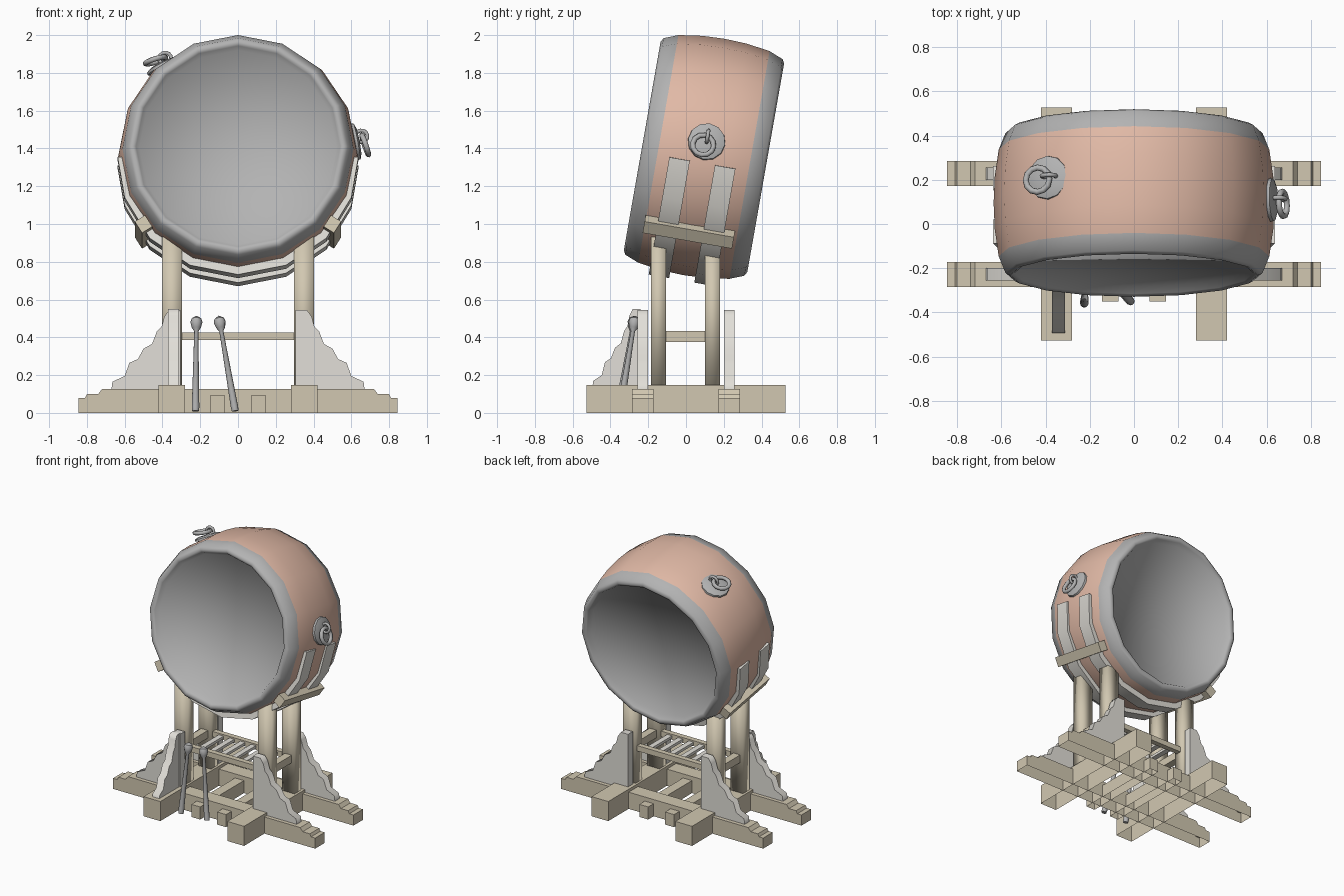
import bpy, bmesh, math
from math import sin, cos, pi, radians
from mathutils import Matrix, Vector

if "Cube" in bpy.data.objects:
    bpy.data.objects.remove(bpy.data.objects["Cube"])


def material(name, rgb):
    m = bpy.data.materials.new(name)
    m.diffuse_color = (*rgb, 1)
    m.use_nodes = True
    m.node_tree.nodes["Principled BSDF"].inputs["Base Color"].default_value = m.diffuse_color
    return m


SALMON = material("salmon_shell", (0.75, 0.485, 0.38))
GREY = material("grey_skin", (0.45, 0.45, 0.45))
WOOD = material("tan_wood", (0.64, 0.575, 0.44))
PALE = material("pale_wood", (0.76, 0.74, 0.69))


def finish(name, bm, mats, smooth=None, mat_rule=None, open_bottom=False):
    bmesh.ops.recalc_face_normals(bm, faces=bm.faces)
    bm.normal_update()
    if open_bottom:
        bmesh.ops.delete(bm, geom=[f for f in bm.faces if f.normal.z < -0.9], context='FACES')
    for f in bm.faces:
        f.smooth = smooth is not None
        if mat_rule:
            f.material_index = mat_rule(f.calc_center_median())
    me = bpy.data.meshes.new(name)
    bm.to_mesh(me)
    bm.free()
    for m in mats:
        me.materials.append(m)
    if smooth is not None:
        me.set_sharp_from_angle(angle=radians(smooth))
    ob = bpy.data.objects.new(name, me)
    bpy.context.collection.objects.link(ob)
    return ob


def lathe(name, profile, n, matrix, mats, smooth=40, closed=False, mat_rule=None):
    """Turn (height, radius) points about local z."""
    bm = bmesh.new()
    rings = []
    for h, r in profile:
        if r < 1e-6:
            rings.append([bm.verts.new((0, 0, h))] * n)
        else:
            rings.append([bm.verts.new((r * cos(2 * pi * i / n), r * sin(2 * pi * i / n), h))
                          for i in range(n)])
    pairs = list(zip(rings, rings[1:]))
    if closed:
        pairs.append((rings[-1], rings[0]))
    for a, b in pairs:
        for i in range(n):
            j = (i + 1) % n
            vs = list(dict.fromkeys((a[i], a[j], b[j], b[i])))
            bm.faces.new(vs)
    ob = finish(name, bm, mats, smooth, mat_rule)
    ob.matrix_world = matrix
    return ob


def torus(name, major, minor, matrix):
    prof = [(minor * sin(2 * pi * k / 8), major + minor * cos(2 * pi * k / 8)) for k in range(8)]
    return lathe(name, prof, 12, matrix, [GREY], 70, closed=True)


def prism(name, pts, axis, lo, hi, mat, open_bottom=False, smooth=None):
    """Extrude an outline (a, z) along x or y."""
    bm = bmesh.new()
    at = (lambda a, z, t: (t, a, z)) if axis == 'x' else (lambda a, z, t: (a, t, z))
    A = [bm.verts.new(at(a, z, lo)) for a, z in pts]
    B = [bm.verts.new(at(a, z, hi)) for a, z in pts]
    bm.faces.new(A)
    bm.faces.new(B)
    for i in range(len(pts)):
        j = (i + 1) % len(pts)
        bm.faces.new((A[i], A[j], B[j], B[i]))
    return finish(name, bm, [mat], smooth, open_bottom=open_bottom)


def box(name, x0, x1, y0, y1, z0, z1, mat, open_bottom=False, smooth=None):
    return prism(name, [(x0, z0), (x1, z0), (x1, z1), (x0, z1)], 'y', y0, y1, mat,
                 open_bottom, smooth)


def between(p, q):
    p, q = Vector(p), Vector(q)
    return Matrix.Translation(p) @ (q - p).to_track_quat('Z', 'Y').to_matrix().to_4x4()


# Tilted drum: local y runs along the drum axis; flat skins sit inside raised rims
DRUM = Matrix.Translation((0, 0.095, 1.355)) @ Matrix.Rotation(radians(-10), 4, 'X')
half = [(-0.284, 0), (-0.29, 0.522), (-0.322, 0.54), (-0.332, 0.56), (-0.32, 0.582),
        (-0.245, 0.612), (-0.12, 0.63)]
profile = half + [(0, 0.635)] + [(-h, r) for h, r in reversed(half)]
lathe("drum_body", profile, 16, DRUM @ Matrix.Rotation(radians(-90), 4, 'X'), [GREY, SALMON], 80,
      mat_rule=lambda c: int(abs(c.z) < 0.245 and c.xy.length > 0.56))

# Pale straps wrapped under the shell, thinner towards the tips
for label, mid in (("front", -0.125), ("back", 0.12)):
    bm = bmesh.new()
    loops = []
    for deg in [183] + [180 + 22.5 * k for k in range(1, 8)] + [357]:
        a = radians(deg)
        top = 0.636 + 0.028 * min(1, -1.3 * sin(a))
        loops.append([bm.verts.new((r * cos(a), mid + d, r * sin(a)))
                      for d, r in ((-0.055, 0.615), (0.055, 0.615), (0.055, top), (-0.055, top))])
    for p, q in zip(loops, loops[1:]):
        for i in range(4):
            j = (i + 1) % 4
            bm.faces.new((p[i], p[j], q[j], q[i]))
    bm.faces.new(loops[0])
    bm.faces.new(loops[-1])
    finish(label + "_strap", bm, [PALE], 40).matrix_world = DRUM

# Side clamps across the straps
for s, side in ((-1, "left"), (1, "right")):
    ob = box(side + "_clamp", -0.032, 0.032, -0.24, 0.24, -0.036, 0.036, WOOD)
    ob.matrix_world = (Matrix.Translation((s * 0.5, 0.015, 0.958))
                       @ Matrix.Rotation(radians(-10), 4, 'X')
                       @ Matrix.Rotation(radians(s * 32), 4, 'Y'))

# Ring handles on round mounts: position angle, facing angle, shift along the drum
for label, deg, face, shift, s in (("right", 7.5, 11, 0, 1), ("left", 128.5, 115, 0.03, -1)):
    a = radians(face)
    out = Vector((cos(a), 0, sin(a)))
    up = Vector((-sin(a), 0, cos(a))) * s
    ax = up.cross(out)
    M = Matrix((ax, up, out)).transposed().to_4x4()
    M.translation = Vector((cos(radians(deg)), 0, sin(radians(deg)))) * 0.622 + Vector((0, shift, 0))
    M = DRUM @ M
    lathe(label + "_handle_mount",
          [(-0.05, 0), (-0.05, 0.075), (-0.005, 0.08), (0, 0.1), (0.014, 0.098), (0.024, 0.07),
           (0.028, 0)], 12, M, [GREY], 50)
    torus(label + "_handle_staple", 0.032, 0.010,
          M @ Matrix.Translation((0, 0.022, 0.042)) @ Matrix.Rotation(pi / 2, 4, 'Y'))
    torus(label + "_handle_ring", 0.056, 0.014,
          M @ Matrix.Translation((-0.015 * s, -0.03, 0.052)) @ Matrix.Rotation(radians(-8), 4, 'X'))

# Long stepped feet
end = [(0.845, 0), (0.845, 0.08), (0.81, 0.08), (0.80, 0.1), (0.74, 0.1), (0.72, 0.126)]
foot = end + [(-x, z) for x, z in reversed(end)]
prism("front_foot", foot, 'y', -0.285, -0.172, WOOD, True)
prism("back_foot", foot, 'y', 0.172, 0.285, WOOD, True)

# Cross beams and floor bars
for s, side in ((-1, "left"), (1, "right")):
    box(side + "_cross_beam", s * 0.35 - 0.07, s * 0.35 + 0.07, -0.528, 0.528, 0, 0.148, WOOD, True)
    box(side + "_floor_bar", s * 0.108 - 0.037, s * 0.108 + 0.037, -0.35, 0.35, 0, 0.095, WOOD, True)

# Stepped brackets beside the posts
steps = [(0.67, 0.125), (0.665, 0.165), (0.60, 0.195), (0.575, 0.265), (0.53, 0.285),
         (0.50, 0.34), (0.455, 0.365), (0.43, 0.43), (0.405, 0.455), (0.39, 0.51),
         (0.365, 0.545), (0.305, 0.545), (0.305, 0.125)]
for s, side in ((-1, "left"), (1, "right")):
    for t, end_name in ((-1, "front"), (1, "back")):
        prism(f"{end_name}_{side}_bracket", [(s * x, z) for x, z in steps], 'y',
              t * 0.228 - 0.028, t * 0.228 + 0.028, PALE, smooth=75)
# Single forward-facing bracket at the front left
prism("forward_bracket", [(-0.24 - (x - 0.305) * 0.7, z + 0.004) for x, z in steps], 'x',
      -0.37, -0.312, PALE, smooth=75)

# Square posts
for s, side in ((-1, "left"), (1, "right")):
    for y, top, end_name in ((-0.146, 0.93, "front"), (0.14, 0.87, "back")):
        box(f"{end_name}_{side}_post", s * 0.349 - 0.053, s * 0.349 + 0.053, y - 0.04, y + 0.04,
            0.13, top, WOOD, smooth=180)
    # Side rails
    box(side + "_rail", s * 0.35 - 0.028, s * 0.35 + 0.028, -0.14, 0.14, 0.376, 0.434, WOOD)

# Front and back rails with slats
for y, end_name in ((-0.146, "front"), (0.14, "back")):
    box(end_name + "_rail", -0.35, 0.35, y - 0.02, y + 0.02, 0.385, 0.426, WOOD)
for i in range(6):
    x = -0.225 + 0.09 * i
    box(f"shelf_slat_{i + 1}", x - 0.02, x + 0.02, -0.14, 0.135, 0.395, 0.415, PALE)

# Two beaters leaning on the stand
for i, (p, q) in enumerate((((-0.225, -0.36, 0.01), (-0.22, -0.275, 0.5)),
                            ((-0.015, -0.35, 0.01), (-0.1, -0.27, 0.5)))):
    L = (Vector(q) - Vector(p)).length
    lathe(f"beater_{i + 1}",
          [(0, 0), (0, 0.018), (0.02, 0.02), (L - 0.07, 0.011), (L - 0.05, 0.024), (L - 0.02, 0.032),
           (L, 0.026), (L + 0.015, 0)], 10, between(p, q), [GREY])
